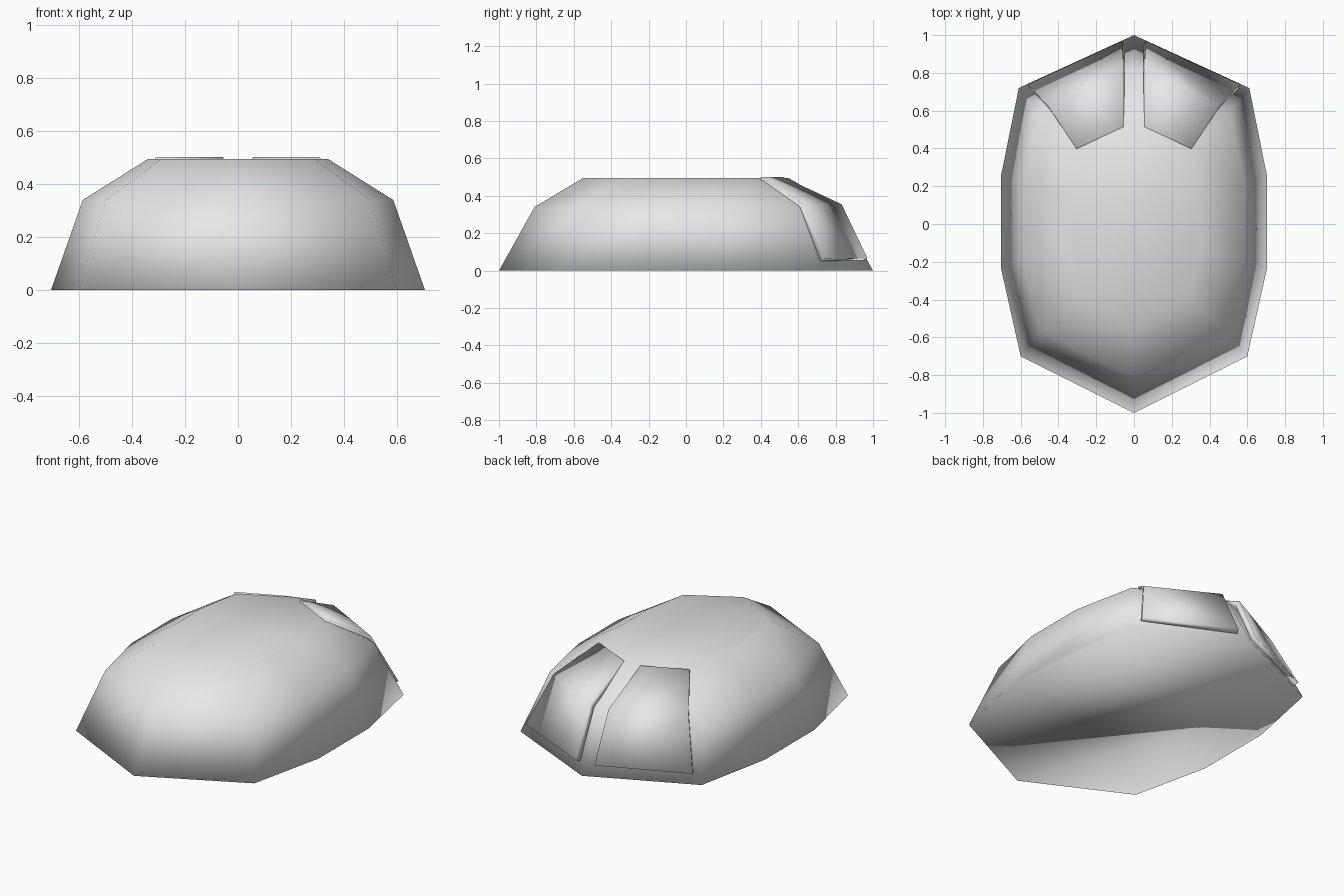
import bpy

if "Cube" in bpy.data.objects:
    bpy.data.objects.remove(bpy.data.objects["Cube"])

grey = bpy.data.materials.new("light_grey")
grey.diffuse_color = (0.8, 0.8, 0.8, 1)
grey.use_nodes = True
grey.node_tree.nodes["Principled BSDF"].inputs["Base Color"].default_value = grey.diffuse_color


def make_object(name, verts, faces):
    mesh = bpy.data.meshes.new(name)
    mesh.from_pydata(verts, [], faces)
    mesh.polygons.foreach_set("use_smooth", [True] * len(mesh.polygons))
    mesh.materials.append(grey)
    obj = bpy.data.objects.new(name, mesh)
    bpy.context.collection.objects.link(obj)
    return obj


# Shell: a ten-sided outline stacked in three shrinking rings, capped both ends
outline = [(0, -1), (0.6, -0.7), (0.705, -0.23), (0.705, 0.25), (0.61, 0.72),
           (0, 1), (-0.61, 0.72), (-0.705, 0.25), (-0.705, -0.23), (-0.6, -0.7)]
rings = [(1, 1, 0), (0.83, 0.81, 0.34), (0.48, 0.55, 0.495)]  # x scale, y scale, z
n = len(outline)
verts = [(x * sx, y * sy, z) for sx, sy, z in rings for x, y in outline]
faces = [(r * n + i, r * n + (i + 1) % n, (r + 1) * n + (i + 1) % n, (r + 1) * n + i)
         for r in range(len(rings) - 1) for i in range(n)]
faces += [tuple(reversed(range(n))), tuple(range(2 * n, 3 * n))]
make_object("domed_shell", verts, faces)

# Rear plates: a folded sheet over the back corner, thickened and mirrored
plate = make_object("rear_plates",
                    [(0.05, 0.945, 0.055), (0.55, 0.715, 0.05),
                     (0.05, 0.81, 0.335), (0.445, 0.605, 0.33),
                     (0.05, 0.505, 0.475), (0.30, 0.39, 0.475)],
                    [(0, 2, 3, 1), (2, 4, 5, 3)])
# make the sheet face outwards (towards the back)
if plate.data.polygons[0].normal.y < 0:
    plate.data.flip_normals()
solid = plate.modifiers.new("thickness", 'SOLIDIFY')
solid.thickness = 0.03
solid.offset = 1
solid.use_even_offset = True
plate.modifiers.new("mirror", 'MIRROR').use_axis = (True, False, False)
